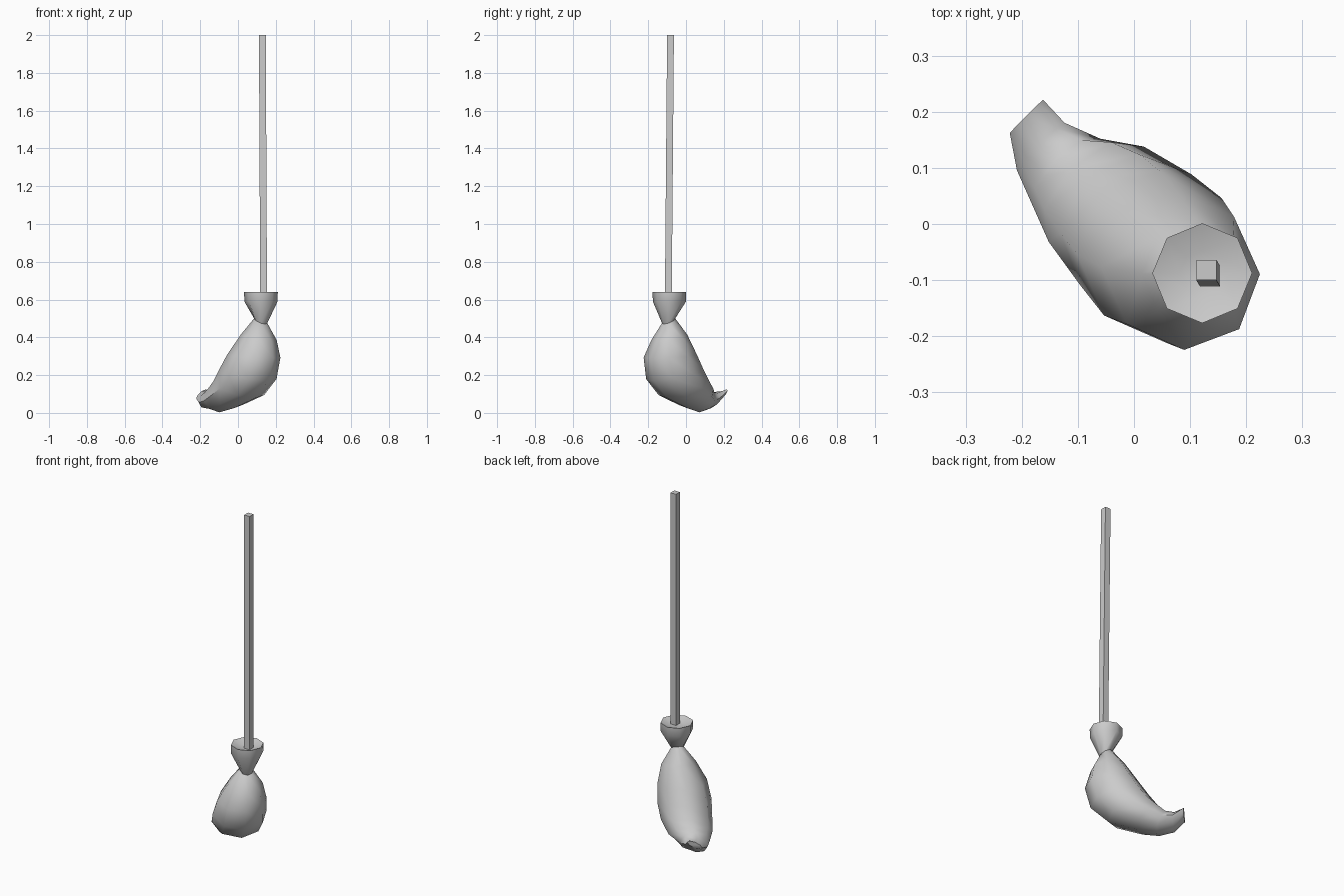
import bpy
import bmesh
from math import cos, sin, pi, sqrt, radians
from mathutils import Vector

cube = bpy.data.objects.get("Cube")
if cube:
    bpy.data.objects.remove(cube, do_unlink=True)

grey = bpy.data.materials.new("plain_grey")
grey.use_nodes = True
grey.diffuse_color = (0.6, 0.6, 0.6, 1)
grey.node_tree.nodes["Principled BSDF"].inputs["Base Color"].default_value = (0.6, 0.6, 0.6, 1)

# The broom sweeps along the diagonal from front left to back right
SWEEP = Vector((-1, 1, 0)) / sqrt(2)
ACROSS = Vector((1, 1, 0)) / sqrt(2)
UP = Vector((0, 0, 1))
SIDES = 8


def section(outer, inner, half_width, shift, twist=0.0):
    """Oval ring spanning two (sweep, height) points, with a sideways width."""
    a = SWEEP * outer[0] + UP * outer[1]
    b = SWEEP * inner[0] + UP * inner[1]
    ring = []
    for i in range(SIDES):
        t = 2 * pi * i / SIDES
        side = half_width * sin(t)
        ring.append((a + b) / 2 + (a - b) / 2 * cos(t)
                    + ACROSS * (shift + side) + UP * twist * side)
    return ring


def loft(name, rings, smooth_angle):
    bm = bmesh.new()
    loops = [[bm.verts.new(p) for p in ring] for ring in rings]
    n = len(loops[0])
    for low, high in zip(loops, loops[1:]):
        for i in range(n):
            j = (i + 1) % n
            bm.faces.new((low[i], low[j], high[j], high[i]))
    bm.faces.new(loops[0])
    bm.faces.new(loops[-1])
    bmesh.ops.recalc_face_normals(bm, faces=bm.faces)
    mesh = bpy.data.meshes.new(name)
    bm.to_mesh(mesh)
    bm.free()
    mesh.materials.append(grey)
    obj = bpy.data.objects.new(name, mesh)
    bpy.context.collection.objects.link(obj)
    bpy.ops.object.select_all(action='DESELECT')
    obj.select_set(True)
    bpy.context.view_layer.objects.active = obj
    bpy.ops.object.shade_smooth_by_angle(angle=radians(smooth_angle))
    return obj


# Bristle bundle: from the tied neck, down and back to a curled tip
neck = section((-0.185, 0.47), (-0.115, 0.505), 0.035, 0.02)
loft("bristles", [
    neck,
    section((-0.235, 0.38), (-0.045, 0.42), 0.095, 0.015),
    section((-0.265, 0.29), (0.03, 0.31), 0.135, 0.0),
    section((-0.235, 0.17), (0.08, 0.235), 0.148, -0.005),
    section((-0.14, 0.08), (0.12, 0.18), 0.14, -0.005),
    section((0.02, 0.025), (0.15, 0.145), 0.12, -0.01),
    section((0.12, 0.003), (0.18, 0.125), 0.085, -0.02),
    section((0.21, 0.025), (0.22, 0.11), 0.06, -0.02, 0.2),
    section((0.27, 0.08), (0.272, 0.115), 0.042, 0.0, 0.5),
], 50)


# Flared collar above the neck, with a dished top
def disc(radius, height):
    return section((-0.148 - radius, height), (-0.148 + radius, height), radius, 0.024)


loft("collar", [neck, disc(0.088, 0.59), disc(0.089, 0.64), disc(0.04, 0.622)], 50)


# Square handle, leaning very slightly
def square(x, y, z, half=0.018):
    return [Vector((x + sx * half, y + sy * half, z))
            for sx, sy in ((-1, -1), (1, -1), (1, 1), (-1, 1))]


loft("handle", [square(0.136, -0.094, 0.56), square(0.129, -0.082, 2.0)], 30)
